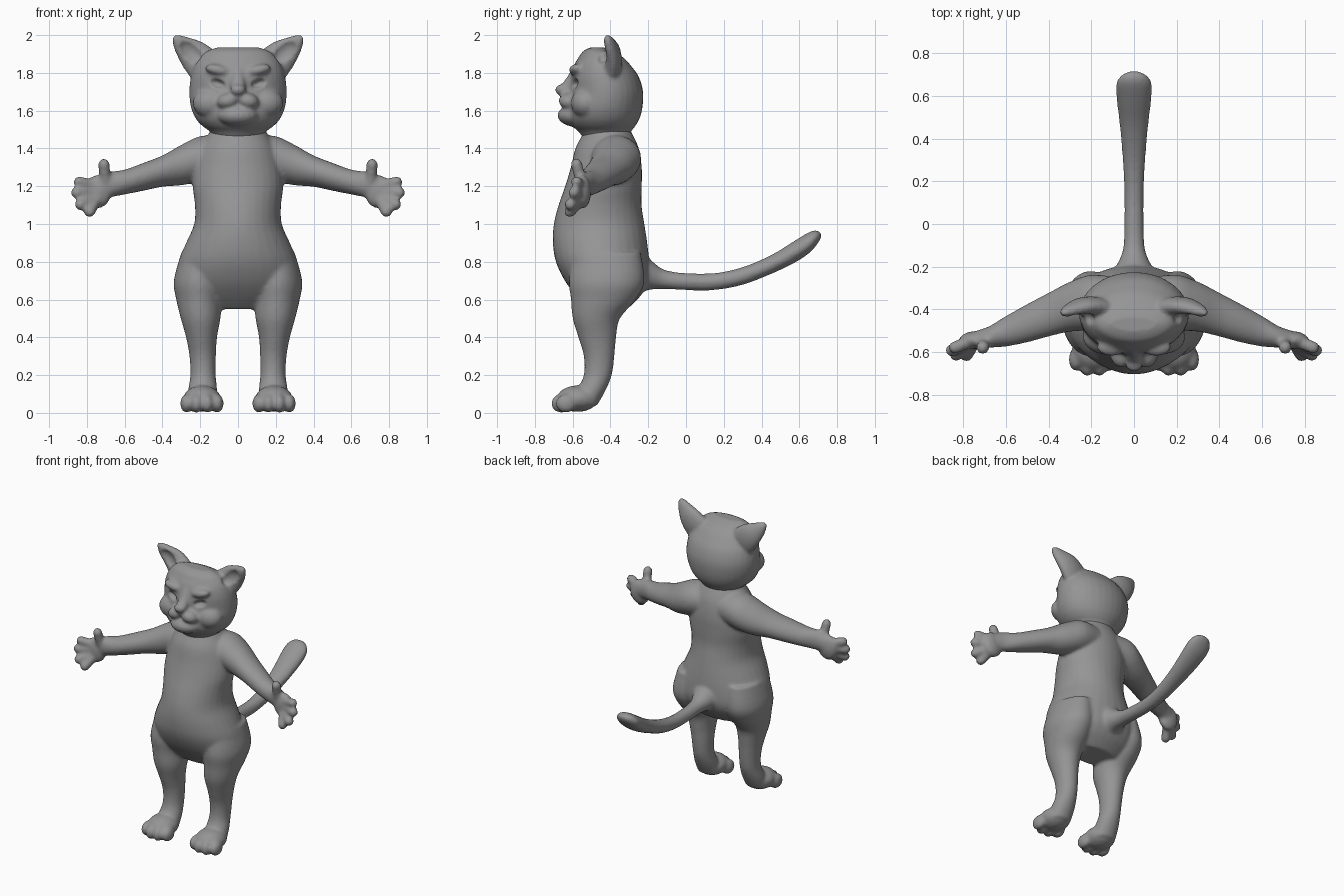
import bpy, bmesh, math
from mathutils import Vector, Matrix

if "Cube" in bpy.data.objects:
    bpy.data.objects.remove(bpy.data.objects["Cube"])

X, Y, Z = Vector((1, 0, 0)), Vector((0, 1, 0)), Vector((0, 0, 1))
grey = bpy.data.materials.new("warm_grey")
grey.diffuse_color = (0.30, 0.30, 0.30, 1)
grey.use_nodes = True
grey.node_tree.nodes["Principled BSDF"].inputs["Base Color"].default_value = grey.diffuse_color


def spline(rows, steps=4):
    """Catmull-Rom smoothing of section rows (x, y, z, radius_u, radius_v)."""
    out = []
    for i in range(len(rows) - 1):
        p0, p1 = rows[max(i - 1, 0)], rows[i]
        p2, p3 = rows[i + 1], rows[min(i + 2, len(rows) - 1)]
        for k in range(steps):
            t = k / steps
            out.append([0.5 * (2 * b + (c - a) * t + (2 * a - 5 * b + 4 * c - d) * t * t
                               + (3 * b - a - 3 * c + d) * t ** 3)
                        for a, b, c, d in zip(p0, p1, p2, p3)])
    return out + [list(rows[-1])]


def tube(bm, rows, u, v, side=1, n=32):
    """Loft of elliptical sections spanned by u and v, mirrored when side is -1."""
    rings = []
    for x, y, z, ru, rv in spline(rows):
        ring = []
        for k in range(n):
            a = 2 * math.pi * k / n
            p = Vector((x, y, z)) + u * ru * math.cos(a) + v * rv * math.sin(a)
            ring.append(bm.verts.new((p.x * side, p.y, p.z)))
        rings.append(ring)
    faces = [bm.faces.new(rings[0]), bm.faces.new(rings[-1][::-1])]
    for r, s in zip(rings, rings[1:]):
        for k in range(n):
            faces.append(bm.faces.new((r[k], s[k], s[(k + 1) % n], r[(k + 1) % n])))
    bmesh.ops.recalc_face_normals(bm, faces=faces)


def ball(bm, centre, radii, side=1, roll=0):
    """Ellipsoid, rolled about the y axis."""
    m = (Matrix.Translation((centre[0] * side, centre[1], centre[2]))
         @ Matrix.Rotation(roll * side, 4, 'Y') @ Matrix.Diagonal((*radii, 1)))
    bmesh.ops.create_uvsphere(bm, u_segments=24, v_segments=16, radius=1, matrix=m)


def finger(bm, a, b, r, side=1):
    """Rounded digit from a to b, tip included."""
    a, b = Vector(a), Vector(b)
    for i in range(7):
        p = a.lerp(b - (b - a).normalized() * r, i / 6)
        ball(bm, p, (r, r, r), side)


def make_object(name, bm):
    mesh = bpy.data.meshes.new(name)
    bm.to_mesh(mesh)
    bm.free()
    obj = bpy.data.objects.new(name, mesh)
    bpy.context.collection.objects.link(obj)
    return obj


def skin(obj, cutter=None, voxel=0.011, smooth=6):
    """Fuse overlapping parts into one smooth skin, carving hollows on the way."""
    def remesh():
        m = obj.modifiers.new("fuse", 'REMESH')
        m.mode, m.voxel_size, m.use_smooth_shade = 'VOXEL', voxel, True
    remesh()
    if cutter:
        b = obj.modifiers.new("carve", 'BOOLEAN')
        b.operation, b.object, b.solver = 'DIFFERENCE', cutter, 'EXACT'
        remesh()
    s = obj.modifiers.new("soften", 'SMOOTH')
    s.factor, s.iterations = 0.5, smooth
    dg = bpy.context.evaluated_depsgraph_get()
    mesh = bpy.data.meshes.new_from_object(obj.evaluated_get(dg))
    obj.modifiers.clear()
    obj.data = mesh
    mesh.materials.clear()
    mesh.materials.append(grey)
    mesh.shade_smooth()
    if cutter:
        bpy.data.objects.remove(cutter)


# ---- body: torso, tail, legs and arms fused together
body = bmesh.new()
torso = [(1.52, -.42, .13, .11), (1.47, -.415, .16, .135), (1.4, -.418, .20, .168),
         (1.3, -.422, .23, .188), (1.2, -.437, .24, .203), (1.1, -.455, .228, .22),
         (1.0, -.46, .232, .24), (.9, -.455, .275, .25), (.8, -.442, .315, .247),
         (.7, -.42, .325, .222), (.62, -.41, .29, .17), (.55, -.41, .19, .10)]
tube(body, [(0, y, z, rx, ry) for z, y, rx, ry in torso], X, Y)

# tail
tube(body, [(0, -.28, .74, .13, .12), (0, -.2, .735, .085, .085), (0, -.12, .708, .052, .052),
            (0, 0, .695, .045, .045), (0, .15, .695, .045, .045), (0, .3, .725, .053, .047),
            (0, .45, .785, .066, .05), (0, .57, .85, .08, .058), (0, .65, .90, .085, .056),
            (0, .69, .927, .068, .04), (0, .715, .94, .03, .015)], X, Z)

for s in (1, -1):
    # leg
    tube(body, [(.19, -.42, .85, .11, .18), (.205, -.42, .7, .135, .2), (.205, -.437, .6, .122, .172),
                (.198, -.475, .5, .105, .125), (.193, -.47, .4, .082, .1), (.187, -.46, .3, .07, .081),
                (.185, -.467, .2, .067, .074), (.187, -.5, .12, .077, .075),
                (.19, -.53, .04, .075, .06)], X, Y, s)
    # foot and toes
    ball(body, (.19, -.575, .075), (.1, .11, .07), s)
    for x, y in ((.11, -.635), (.162, -.66), (.22, -.66), (.272, -.635)):
        ball(body, (x, y, .05), (.034, .055, .05), s)
    # arm
    tube(body, [(.08, -.38, 1.36, .13, .11), (.2, -.37, 1.345, .132, .12), (.3, -.388, 1.312, .117, .107),
                (.4, -.425, 1.28, .103, .083), (.5, -.465, 1.25, .09, .074), (.6, -.503, 1.222, .072, .066),
                (.68, -.53, 1.208, .05, .068), (.74, -.54, 1.19, .04, .06)], Y, Z, s)
    # hand, fingers and thumb
    ball(body, (.745, -.545, 1.17), (.075, .042, .088), s)
    finger(body, (.75, -.545, 1.20), (.868, -.59, 1.23), .03, s)
    finger(body, (.76, -.55, 1.17), (.882, -.605, 1.165), .031, s)
    finger(body, (.76, -.555, 1.14), (.857, -.63, 1.092), .031, s)
    finger(body, (.75, -.555, 1.13), (.797, -.635, 1.045), .031, s)
    finger(body, (.70, -.545, 1.19), (.712, -.588, 1.345), .031, s)
skin(make_object("body", body))

# ---- head with muzzle, brows and ears
head, hollow = bmesh.new(), bmesh.new()
skull = [(1.45, -.42, .13, .12), (1.49, -.43, .15, .14), (1.52, -.435, .19, .168),
         (1.56, -.435, .225, .19), (1.62, -.43, .25, .2), (1.7, -.42, .258, .193),
         (1.78, -.43, .25, .18), (1.84, -.443, .23, .15), (1.88, -.45, .205, .12),
         (1.915, -.465, .165, .08), (1.935, -.47, .11, .035)]
tube(head, [(0, y, z, rx, ry) for z, y, rx, ry in skull], X, Y)
ball(head, (0, -.585, 1.575), (.11, .095, .06))            # chin
ball(head, (0, -.655, 1.71), (.042, .038, .03))            # nose
tube(head, [(0, -.57, 1.83, .03, .03), (0, -.6, 1.77, .035, .035),
            (0, -.635, 1.71, .04, .04), (0, -.63, 1.66, .03, .03)], X, Y)  # bridge
ear_across = Vector((-.68, 0, .73))
for s in (1, -1):
    ball(head, (.052, -.615, 1.652), (.06, .06, .043), s, .25)   # muzzle pad
    ball(head, (.14, -.53, 1.64), (.1, .08, .08), s)             # cheek
    ball(head, (.105, -.575, 1.815), (.07, .045, .03), s, -.2)   # brow
    tube(head, [(.15, -.40, 1.81, .10, .05), (.195, -.39, 1.855, .095, .05),
                (.247, -.388, 1.907, .08, .042), (.297, -.402, 1.95, .052, .032),
                (.325, -.412, 1.978, .03, .022), (.342, -.418, 1.992, .01, .01)],
         ear_across, Y, s)                                       # ear
    ball(hollow, (.25, -.445, 1.912), (.075, .04, .05), s, -.75)  # ear hollow
    ball(hollow, (.115, -.605, 1.745), (.05, .045, .025), s, -.3)  # eye socket
cutter = make_object("hollow_cutter", hollow)
cutter.hide_render = True
skin(make_object("head", head), cutter, 0.009, 4)
